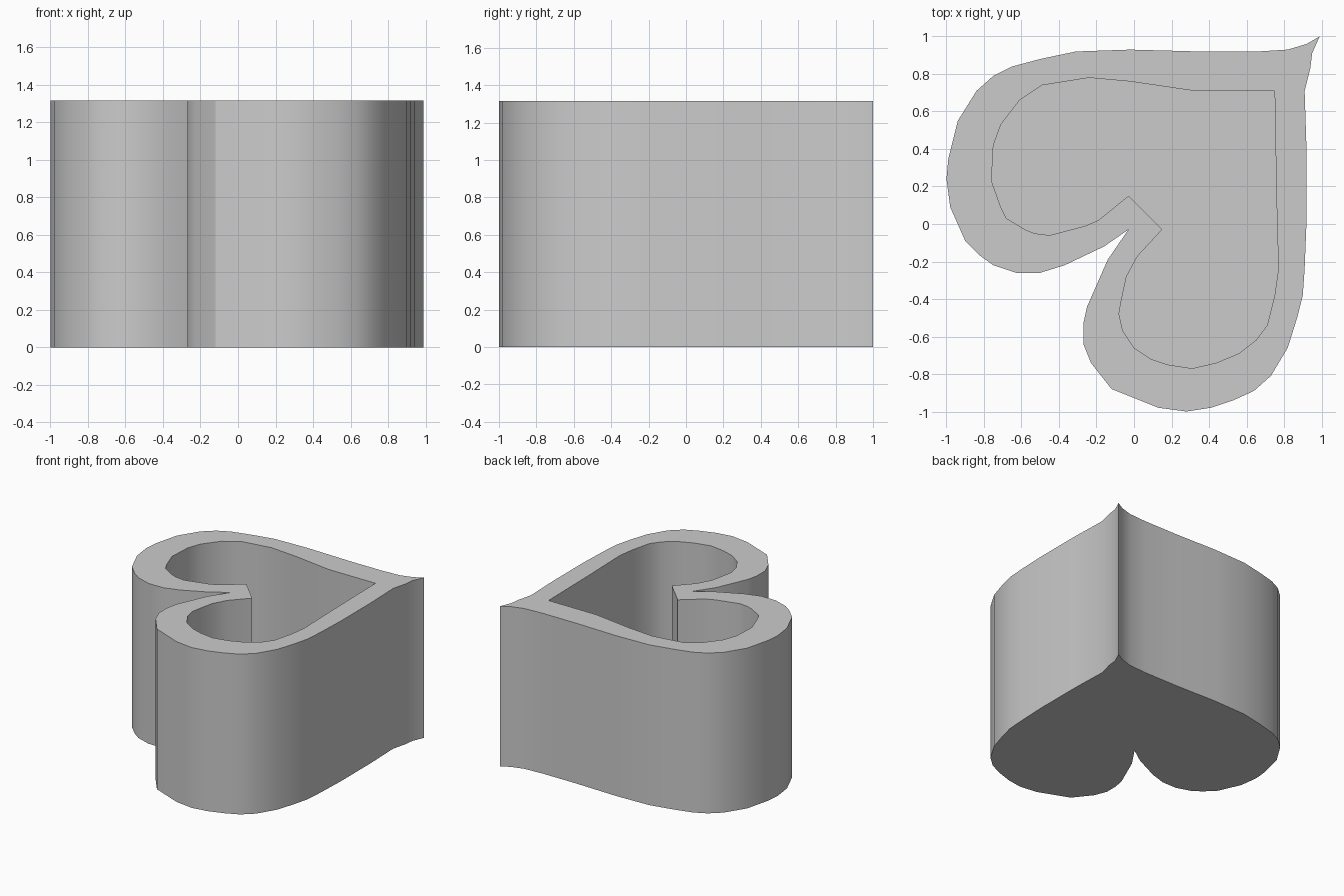
import bpy, bmesh, math

cube = bpy.data.objects.get("Cube")
if cube:
    bpy.data.objects.remove(cube, do_unlink=True)

HEIGHT = 1.315
FLOOR = 0.15

# Heart outlines in hundredths, clockwise from the pointed tip
OUTER = [(99, 100), (95, 91), (94, 83), (91, 71), (92, 40), (92, 1), (91, -24), (90, -38),
         (87, -50), (82, -66), (73, -81), (64, -89), (53, -94), (41, -98), (28, -100),
         (13, -98), (-12, -88), (-23, -74), (-27, -64), (-27, -53), (-25, -44),
         (-14, -19), (-3, -3), (-16, -12), (-37, -22), (-50, -26), (-63, -26),
         (-75, -22), (-82, -17), (-90, -9), (-98, 9), (-100, 24), (-99, 35),
         (-94, 55), (-84, 71), (-75, 79), (-65, 84), (-50, 88), (-31, 92),
         (-2, 93), (35, 92), (66, 92), (82, 93), (92, 96)]
INNER = [(75, 71), (76, 13), (77, -24), (75, -38), (71, -54), (65, -62), (56, -69),
         (44, -74), (31, -77), (18, -75), (9, -72), (0, -66), (-6, -57), (-8, -48),
         (-7, -42), (-4, -28), (2, -17), (15, -3), (-3, 15), (-19, 2), (-26, -1),
         (-45, -6), (-53, -5), (-58, -3), (-68, 3), (-71, 9), (-76, 23), (-75, 42),
         (-71, 53), (-61, 66), (-49, 74), (-24, 78), (-2, 76), (32, 71)]


def make_material(name, colour):
    mat = bpy.data.materials.new(name)
    mat.use_nodes = True
    mat.diffuse_color = colour
    mat.node_tree.nodes["Principled BSDF"].inputs["Base Color"].default_value = colour
    return mat


def add_wall(bm, outline, bottom):
    """Raise an outline into a wall closed at its bottom; return its top edges."""
    low = [bm.verts.new((x / 100, y / 100, bottom)) for x, y in outline]
    high = [bm.verts.new((x / 100, y / 100, HEIGHT)) for x, y in outline]
    bm.faces.new(low)
    for i in range(len(outline)):
        bm.faces.new((low[i - 1], low[i], high[i], high[i - 1]))
    return [bm.edges.get((high[i - 1], high[i])) for i in range(len(outline))]


# Heart-shaped open box: outer shell, cavity and flat rim
bm = bmesh.new()
rim_edges = add_wall(bm, OUTER, 0) + add_wall(bm, INNER, FLOOR)
bmesh.ops.triangle_fill(bm, edges=rim_edges, use_beauty=True, normal=(0, 0, 1))
bmesh.ops.recalc_face_normals(bm, faces=bm.faces)
# Merge the rim triangles into broad flat faces
bmesh.ops.dissolve_limit(bm, angle_limit=math.radians(0.5), verts=[],
                         edges=[e for e in bm.edges if all(f.normal.z > 0.9 for f in e.link_faces)])

mesh = bpy.data.meshes.new("heart_box")
bm.to_mesh(mesh)
bm.free()
box = bpy.data.objects.new("heart_box", mesh)
bpy.context.collection.objects.link(box)
mesh.materials.append(make_material("plain_grey", (0.6, 0.6, 0.6, 1)))

# Smooth walls with crisp rim and corners
bpy.ops.object.select_all(action="DESELECT")
box.select_set(True)
bpy.context.view_layer.objects.active = box
bpy.ops.object.shade_smooth_by_angle(angle=math.radians(30))
